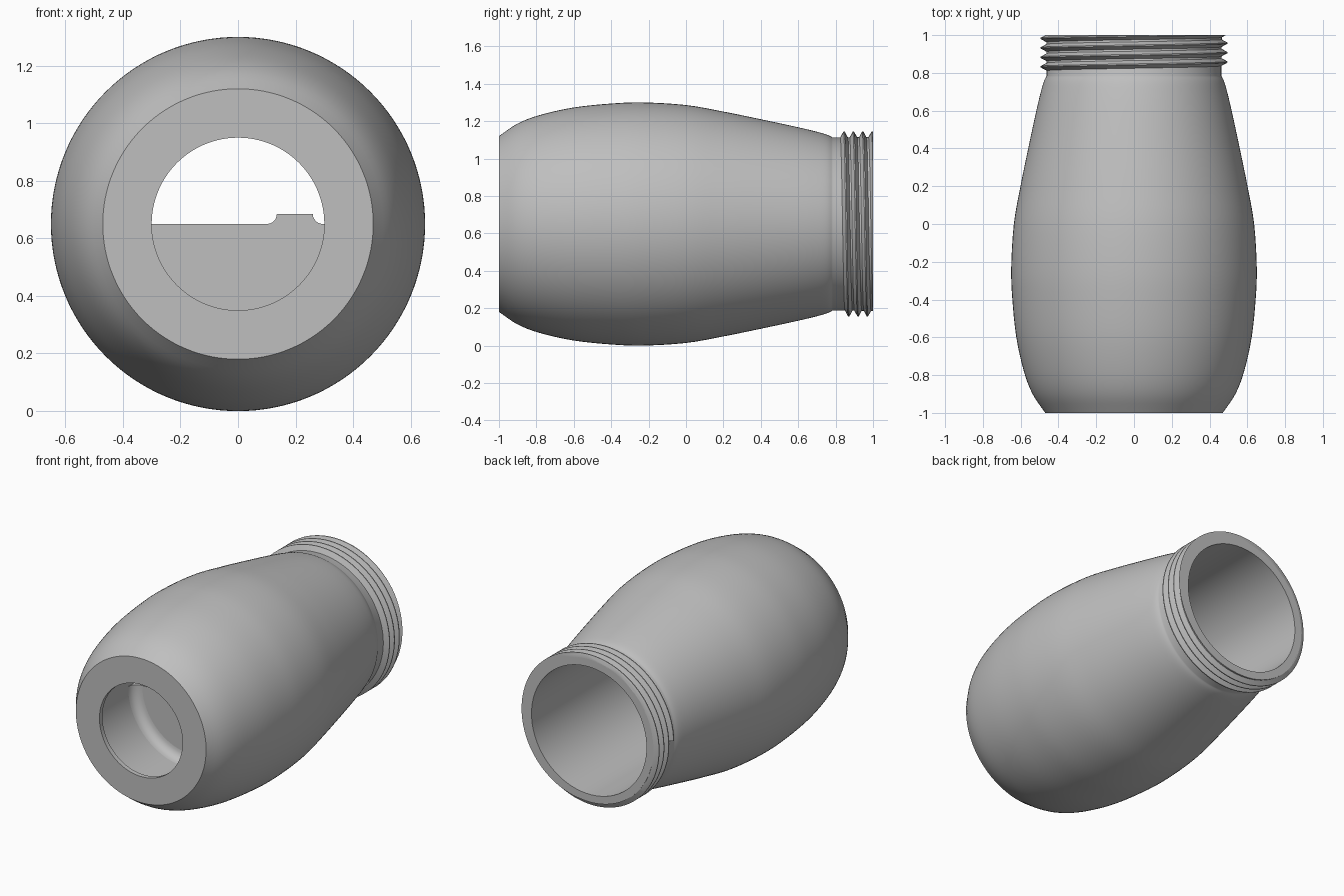
import bpy, bmesh, math
from mathutils import Vector

cube = bpy.data.objects.get("Cube")
if cube:
    bpy.data.objects.remove(cube)

AXIS_Z = 0.65   # height of the horizontal centre axis
BORE = 0.415    # inner tube radius

grey = bpy.data.materials.new("plain grey")
grey.use_nodes = True
grey.diffuse_color = (0.52, 0.52, 0.52, 1)
grey.node_tree.nodes["Principled BSDF"].inputs["Base Color"].default_value = grey.diffuse_color


def finish(name, bm):
    bmesh.ops.recalc_face_normals(bm, faces=bm.faces)
    mesh = bpy.data.meshes.new(name)
    bm.to_mesh(mesh)
    bm.free()
    mesh.materials.append(grey)
    obj = bpy.data.objects.new(name, mesh)
    bpy.context.collection.objects.link(obj)
    bpy.ops.object.select_all(action='DESELECT')
    obj.select_set(True)
    bpy.context.view_layer.objects.active = obj
    bpy.ops.object.shade_smooth_by_angle(angle=math.radians(30))
    return obj


def around(r, y, a):
    """Point at radius r and angle a (from up towards +x) about the axis."""
    return Vector((r * math.sin(a), y, AXIS_Z + r * math.cos(a)))


def sweep(bm, profiles, angles, closed):
    """Skin a closed (y, r) profile through the given angles."""
    rings = [[bm.verts.new(around(r, y, a)) for y, r in p]
             for p, a in zip(profiles, angles)]
    pairs = list(zip(rings, rings[1:]))
    if closed:
        pairs.append((rings[-1], rings[0]))
    n = len(rings[0])
    for s, t in pairs:
        for i in range(n):
            j = (i + 1) % n
            bm.faces.new((s[i], s[j], t[j], t[i]))
    if not closed:
        bm.faces.new(rings[0])
        bm.faces.new(rings[-1])


def smooth_path(pts, steps=4):
    """Catmull-Rom curve through the points."""
    p = [Vector(q) for q in pts]
    p = [2 * p[0] - p[1]] + p + [2 * p[-1] - p[-2]]
    out = []
    for a, b, c, d in zip(p, p[1:], p[2:], p[3:]):
        for k in range(steps):
            t = k / steps
            out.append(0.5 * (2 * b + (c - a) * t + (2 * a - 5 * b + 4 * c - d) * t * t
                              + (3 * b - a - 3 * c + d) * t ** 3))
    return [tuple(v) for v in out] + [tuple(pts[-1])]


# Barrel shell: bulging outside, plain neck, straight bore, thin front lip
outside = smooth_path([(-1, 0.47), (-0.9, 0.537), (-0.78, 0.583), (-0.6, 0.623),
                       (-0.4, 0.644), (-0.23, 0.65), (0, 0.636), (0.2, 0.601),
                       (0.4, 0.56), (0.6, 0.517), (0.7, 0.493), (0.755, 0.477), (0.785, 0.462)])
profile = outside + [(1, 0.465), (1, BORE), (-0.97, BORE), (-0.97, 0.3), (-1, 0.3)]
SEG = 128
bm = bmesh.new()
sweep(bm, [profile] * SEG, [math.tau * i / SEG for i in range(SEG)], True)
finish("barrel_shell", bm)

# Screw thread: V ridge climbing the neck, trimmed flush with the rim
PITCH, PER_TURN = 0.05, 96
start = 1.5 * math.pi
angles = [start + math.tau * i / PER_TURN for i in range(4 * PER_TURN)]
ridges = []
for a in angles:
    y = 0.8325 + PITCH * (a - start) / math.tau
    ridges.append([(y - 0.023, 0.458), (y - 0.003, 0.495), (y + 0.003, 0.495), (y + 0.023, 0.458)])
bm = bmesh.new()
sweep(bm, ridges, angles, False)
bmesh.ops.bisect_plane(bm, geom=bm.verts[:] + bm.edges[:] + bm.faces[:],
                       plane_co=(0, 1, 0), plane_no=(0, 1, 0), clear_outer=True)
bmesh.ops.holes_fill(bm, edges=[e for e in bm.edges if e.is_boundary], sides=0)
finish("screw_thread", bm)

# Half divider inside the bore, with a small rounded-foot tab on its top edge
DIV_Y, R = -0.48, 0.035
edge = [(BORE * math.cos(math.pi + math.pi * i / 48),
         BORE * math.sin(math.pi + math.pi * i / 48)) for i in range(49)]
arc = [math.pi / 2 * i / 6 for i in range(7)]
right_foot = [(0.295 - R * math.sin(t), R * (1 - math.cos(t))) for t in arc]
left_foot = [(0.1 + R * math.sin(t), R * (1 - math.cos(t))) for t in reversed(arc)]
bm = bmesh.new()
face = bm.faces.new([bm.verts.new((x, DIV_Y, AXIS_Z + z))
                     for x, z in edge + right_foot + left_foot])
ext = bmesh.ops.extrude_face_region(bm, geom=[face])
bmesh.ops.translate(bm, vec=(0, 0.05, 0),
                    verts=[v for v in ext["geom"] if isinstance(v, bmesh.types.BMVert)])
finish("half_divider", bm)

# Rounded fillet where the divider meets the bore
F = 0.06
cove = [(DIV_Y - F * (1 - math.sin(t)), BORE - F * (1 - math.cos(t))) for t in arc]
cove.append((DIV_Y, BORE))
bm = bmesh.new()
half = [math.pi / 2 + math.pi * i / 64 for i in range(65)]
sweep(bm, [cove] * 65, half, False)
finish("divider_fillet", bm)
